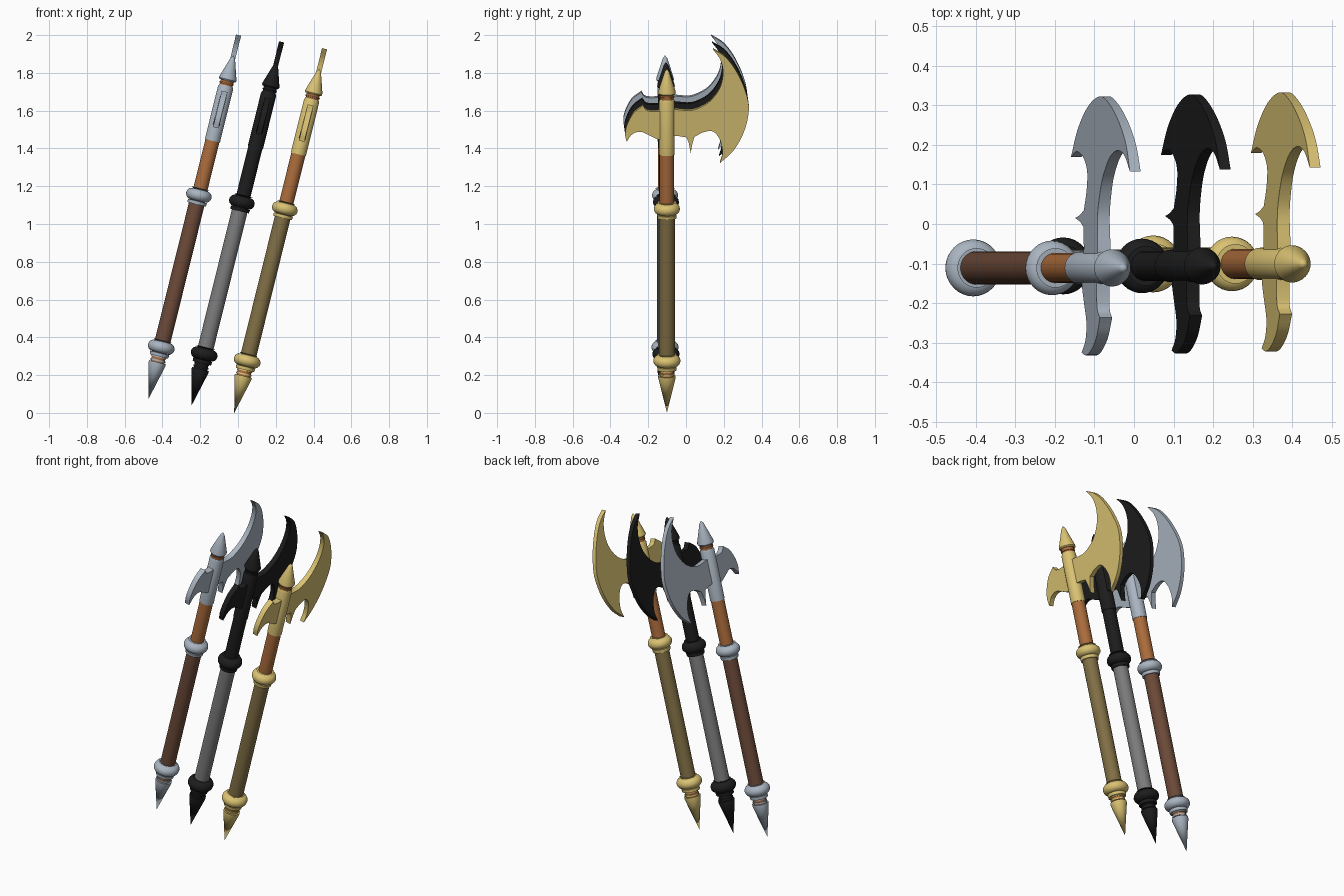
import bpy, bmesh, math
from mathutils import Matrix, Vector

if "Cube" in bpy.data.objects:
    bpy.data.objects.remove(bpy.data.objects["Cube"])

TILT = math.atan(0.248)
COS = math.cos(TILT)
AXIS_Y = -0.106      # shaft position along y


def material(name, rgb):
    m = bpy.data.materials.new(name)
    m.diffuse_color = (*rgb, 1)
    m.use_nodes = True
    m.node_tree.nodes["Principled BSDF"].inputs["Base Color"].default_value = m.diffuse_color
    return m


SILVER = material("silver steel", (0.40, 0.46, 0.53))
BLACK = material("black iron", (0.012, 0.012, 0.012))
GOLD = material("gold", (0.70, 0.54, 0.17))
COPPER = material("copper wood", (0.41, 0.15, 0.045))
BROWN = material("dark brown wood", (0.15, 0.068, 0.040))
GREY = material("grey wood", (0.20, 0.20, 0.20))
OLIVE = material("olive wood", (0.22, 0.16, 0.06))


def finish(bm, name, mat, frame):
    bmesh.ops.remove_doubles(bm, verts=bm.verts, dist=1e-5)
    bmesh.ops.recalc_face_normals(bm, faces=bm.faces)
    me = bpy.data.meshes.new(name)
    bm.to_mesh(me)
    bm.free()
    me.materials.append(mat)
    ob = bpy.data.objects.new(name, me)
    bpy.context.collection.objects.link(ob)
    ob.matrix_world = frame
    bpy.context.view_layer.objects.active = ob
    bpy.ops.object.select_all(action='DESELECT')
    ob.select_set(True)
    bpy.ops.object.shade_smooth_by_angle(angle=math.radians(35))
    return ob


def lathe(name, profile, mat, frame, n=32):
    """Revolve (radius, height) points around the shaft axis."""
    bm = bmesh.new()
    vs = [bm.verts.new((r, 0, h)) for r, h in profile]
    es = [bm.edges.new(p) for p in zip(vs, vs[1:])]
    bmesh.ops.spin(bm, geom=vs + es, cent=(0, 0, 0), axis=(0, 0, 1),
                   angle=2 * math.pi, steps=n)
    return finish(bm, name, mat, frame)


def smooth_run(pts, steps=5):
    """Catmull-Rom curve through a run of points."""
    p = [Vector(q) for q in pts]
    p = [2 * p[0] - p[1]] + p + [2 * p[-1] - p[-2]]
    out = []
    for a, b, c, d in zip(p, p[1:], p[2:], p[3:]):
        for i in range(steps):
            t = i / steps
            out.append(0.5 * (2 * b + (c - a) * t + (2 * a - 5 * b + 4 * c - d) * t * t
                              + (3 * b - a - 3 * c + d) * t ** 3))
    return out


def plate(name, runs, mat, frame):
    """Tapered plate; runs are smooth curves that meet at sharp corners (y, z)."""
    outline = [q for run in runs for q in smooth_run(run)]
    bm = bmesh.new()
    sides = []
    for s in (-1, 1):
        ring = []
        for y, z in outline:
            u = y - AXIS_Y
            half = 0.018 - 0.016 * abs(u)
            ring.append(bm.verts.new((s * half, u, z / COS)))
        bm.faces.new(ring)
        sides.append(ring)
    n = len(outline)
    for i in range(n):
        j = (i + 1) % n
        bm.faces.new((sides[0][i], sides[0][j], sides[1][j], sides[1][i]))
    return finish(bm, name, mat, frame)


def bulge(c, r_out, half):
    """Profile of a rounded collar with stepped flanges."""
    pts = [(0.03, c - half - 0.014), (0.050, c - half - 0.014), (0.052, c - half + 0.004)]
    for i in range(9):
        a = -math.pi / 2 + math.pi * i / 8
        pts.append((r_out - half * 0.85 + half * 0.85 * math.cos(a), c + half * 0.85 * math.sin(a)))
    return pts + [(0.050, c + half), (0.03, c + half)]


FRONT_BLADE = [
    [(-0.106, 1.61), (-0.06, 1.61), (0.02, 1.605), (0.08, 1.625), (0.13, 1.66),
     (0.175, 1.725), (0.191, 1.80), (0.178, 1.87), (0.138, 1.928)],       # upper inner
    [(0.138, 1.928), (0.205, 1.885), (0.262, 1.81), (0.308, 1.71), (0.328, 1.61),
     (0.302, 1.49), (0.245, 1.39), (0.174, 1.325)],                       # cutting edge
    [(0.174, 1.325), (0.188, 1.38), (0.176, 1.445), (0.14, 1.492), (0.09, 1.49),
     (0.04, 1.465)],                                                      # lower inner
    [(0.04, 1.465), (0.028, 1.425), (0.02, 1.378)],                       # small fang
    [(0.02, 1.378), (0.010, 1.43), (-0.002, 1.462)],
    [(-0.002, 1.462), (-0.05, 1.47), (-0.106, 1.47)],
    [(-0.106, 1.47), (-0.106, 1.61)],
]
REAR_BLADE = [
    [(-0.106, 1.605), (-0.17, 1.60), (-0.212, 1.605), (-0.232, 1.63)],    # top and barb
    [(-0.232, 1.63), (-0.283, 1.59), (-0.316, 1.53), (-0.327, 1.48), (-0.32, 1.438)],
    [(-0.32, 1.438), (-0.29, 1.478), (-0.245, 1.492), (-0.19, 1.468), (-0.15, 1.452),
     (-0.106, 1.45)],
    [(-0.106, 1.45), (-0.106, 1.605)],
]

# (name, x, y, z of bottom tip, metal, grip, upper shaft)
AXES = [
    ("silver", -0.475, AXIS_Y - 0.005, 0.072, SILVER, BROWN, COPPER),
    ("black", -0.2475, AXIS_Y, 0.036, BLACK, GREY, BLACK),
    ("gold", -0.02, AXIS_Y + 0.005, 0.0, GOLD, OLIVE, COPPER),
]

for name, x, y, z, metal, grip, wood in AXES:
    frame = Matrix.Translation((x, y, z)) @ Matrix.Rotation(TILT, 4, 'Y')

    def turned(part, profile, mat):
        lathe(name + "_" + part, profile, mat, frame)

    # butt spike and ringed neck above it
    turned("butt_spike", [(0, 0), (0.046, 0.19), (0.046, 0.202), (0, 0.202)], metal)
    turned("butt_neck", [(0.037, 0.195), (0.037, 0.26)], wood)
    for i, h in enumerate((0.212, 0.232)):
        turned(f"butt_ring_{i}", [(0.03, h - 0.005), (0.041, h - 0.004),
                                  (0.041, h + 0.004), (0.03, h + 0.005)], metal)
    # collars and shaft
    turned("lower_collar", bulge(0.284, 0.072, 0.036), metal)
    turned("grip", [(0.042, 0.28), (0.042, 1.11)], grip)
    turned("middle_collar", bulge(1.113, 0.069, 0.036), metal)
    turned("upper_shaft", [(0.038, 1.11), (0.038, 1.45)], wood)
    # blade socket, neck and top spike
    turned("socket", [(0.03, 1.41), (0.041, 1.41), (0.041, 1.70), (0.036, 1.712), (0, 1.712)], metal)
    turned("top_neck", [(0.035, 1.70), (0.035, 1.75)], wood)
    turned("top_ring", [(0.03, 1.718), (0.039, 1.720), (0.039, 1.726), (0.03, 1.728)], wood)
    turned("top_spike", [(0, 1.738), (0.042, 1.738), (0.047, 1.745), (0.045, 1.757),
                         (0.012, 1.86), (0, 1.876)], metal)
    # blades
    plate(name + "_front_blade", FRONT_BLADE, metal, frame)
    plate(name + "_rear_blade", REAR_BLADE, metal, frame)
